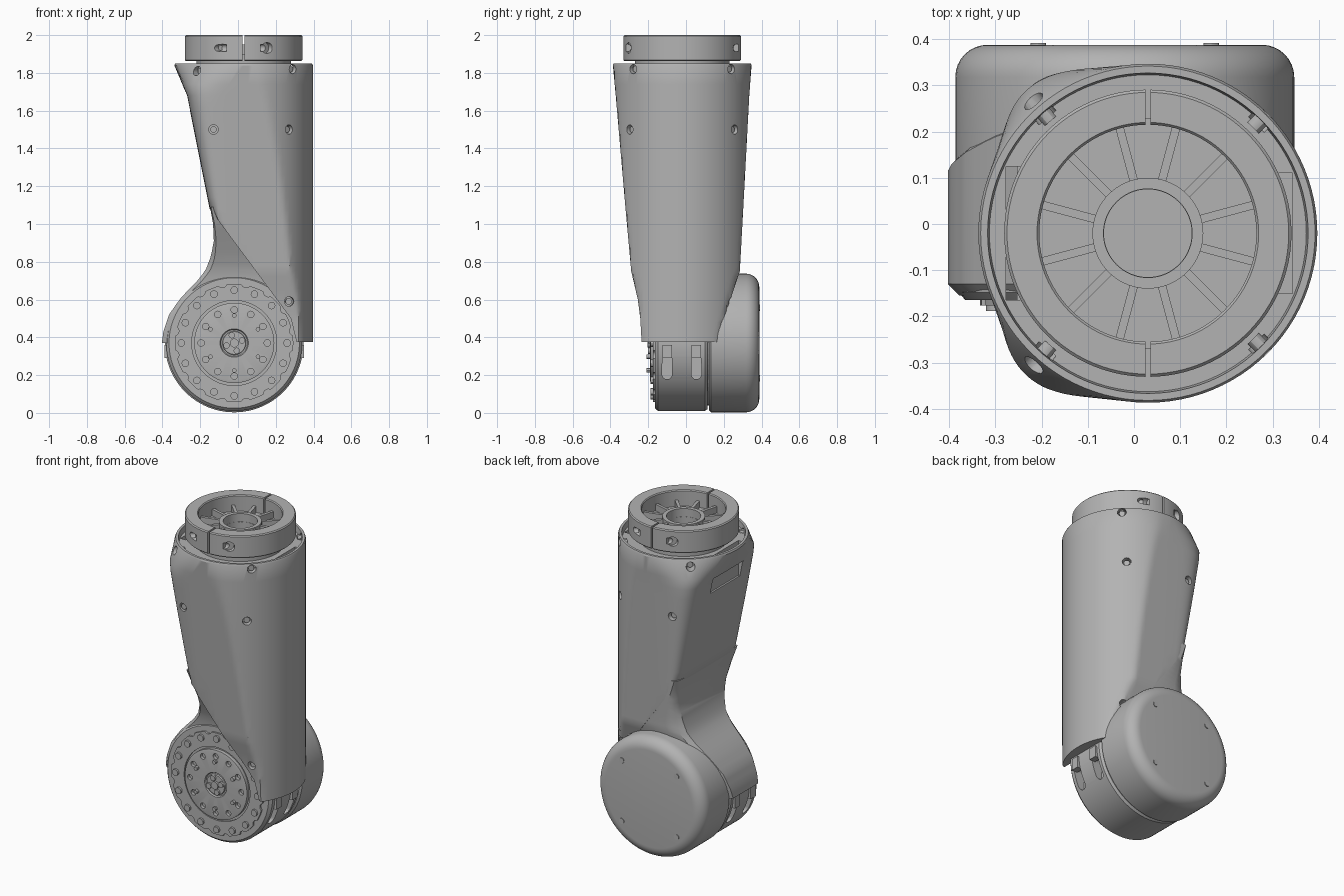
import bpy, bmesh
from math import pi, cos, sin, radians
from mathutils import Matrix, Vector

if "Cube" in bpy.data.objects:
    bpy.data.objects.remove(bpy.data.objects["Cube"])

grey = bpy.data.materials.new("machined_grey")
grey.use_nodes = True
grey.diffuse_color = (0.45, 0.45, 0.45, 1)
grey.node_tree.nodes["Principled BSDF"].inputs["Base Color"].default_value = (0.45, 0.45, 0.45, 1)

CX, CY, R = 0.03, -0.02, 0.367      # upright axis and shell radius
JX, JZ = -0.02, 0.37                # joint axis


def finish(bm, name):
    bmesh.ops.remove_doubles(bm, verts=bm.verts, dist=1e-5)
    bmesh.ops.recalc_face_normals(bm, faces=bm.faces)
    mesh = bpy.data.meshes.new(name)
    bm.to_mesh(mesh)
    bm.free()
    mesh.materials.append(grey)
    ob = bpy.data.objects.new(name, mesh)
    bpy.context.collection.objects.link(ob)
    return ob


def activate(ob):
    bpy.ops.object.select_all(action='DESELECT')
    ob.select_set(True)
    bpy.context.view_layer.objects.active = ob


def smooth(ob, angle=30):
    activate(ob)
    bpy.ops.object.shade_smooth_by_angle(angle=radians(angle))
    return ob


def loft(bm, rings, closed=False):
    rows = [[bm.verts.new(p) for p in ring] for ring in rings]
    n = len(rows[0])
    pairs = list(zip(rows, rows[1:])) + ([(rows[-1], rows[0])] if closed else [])
    for a, b in pairs:
        for i in range(n):
            j = (i + 1) % n
            bm.faces.new((a[i], a[j], b[j], b[i]))
    if not closed:
        bm.faces.new(rows[0])
        bm.faces.new(rows[-1])


def lathe(name, profile, joint=False, closed=False, n=72):
    """Turn (radius, height) points about the upright or the joint axis."""
    bm = bmesh.new()
    turn = [2 * pi * i / n for i in range(n)]
    if joint:
        rings = [[(JX + r * cos(t), h, JZ + r * sin(t)) for t in turn] for r, h in profile]
    else:
        rings = [[(CX + r * cos(t), CY + r * sin(t), h) for t in turn] for r, h in profile]
    loft(bm, rings, closed)
    return finish(bm, name)


def peg(bm, centre, axis, r, depth, n=16, stretch=0):
    """Cylinder along an axis; stretch lengthens its upper half into a slot."""
    rot = Vector(axis).to_track_quat('Z', 'Y').to_matrix().to_4x4()
    made = bmesh.ops.create_cone(bm, cap_ends=True, segments=n, radius1=r, radius2=r, depth=depth,
                                 matrix=Matrix.Translation(centre) @ rot)
    for v in made["verts"]:
        if v.co.z > centre[2] + 0.001:
            v.co.z += stretch


def box(bm, centre, size, angle=0):
    bmesh.ops.create_cube(bm, size=1, matrix=Matrix.Translation(centre)
                          @ Matrix.Rotation(angle, 4, 'Z') @ Matrix.Diagonal((*size, 1)))


def cut(ob, bm):
    tool = finish(bm, "cutter")
    tool.hide_render = True
    mod = ob.modifiers.new("cut", 'BOOLEAN')
    mod.operation, mod.solver, mod.object = 'DIFFERENCE', 'EXACT', tool
    mod.use_self = True
    activate(ob)
    bpy.ops.object.modifier_apply(modifier=mod.name)
    bpy.data.objects.remove(tool)


def sample(table, z):
    for a, b in zip(table, table[1:]):
        if z <= b[0]:
            f = max(0, (z - a[0]) / (b[0] - a[0]))
            return [p + (q - p) * f for p, q in zip(a[1:], b[1:])]
    return list(table[-1][1:])


# Shell: height, left limit, front, back, corner squareness
SHELL = [(0.375, 0.31, -0.235, 0.17, 7), (0.5, 0.28, -0.242, 0.2, 7),
         (0.6, 0.206, -0.255, 0.235, 7), (0.75, 0.095, -0.29, 0.285, 7),
         (1.08, -0.15, -0.32, 0.303, 7), (1.68, -0.27, -0.372, 0.335, 5),
         (1.84, CX - R, CY - R, CY + R, 2)]


def shell_ring(z, n=96):
    left, front, back, p = sample(SHELL, z)
    reach = CX - min(left, -0.15)
    ring = []
    for i in range(n):
        c, s = cos(2 * pi * i / n), sin(2 * pi * i / n)
        if c >= 0:
            x, y = CX + R * c, min(max(CY + R * s, front), back)
        else:
            mid, half = (front + back) / 2, (back - front) / 2
            x = CX - reach * abs(c) ** (2 / p)
            y = mid + half * (1 if s > 0 else -1) * abs(s) ** (2 / p)
        ring.append((max(x, left), y, z))
    return ring


def round_ring(r, z, n=96):
    return [(CX + r * cos(2 * pi * i / n), CY + r * sin(2 * pi * i / n), z) for i in range(n)]


heights = sorted({row[0] for row in SHELL} | {0.42 + 0.06 * i for i in range(23)})
bm = bmesh.new()
loft(bm, [shell_ring(z) for z in heights]
     + [round_ring(0.362, 1.85), round_ring(0.347, 1.85), round_ring(0.343, 1.815)])
shell = finish(bm, "arm_shell")

# Screw holes mirrored front to back, cable bore and rim pockets
holes, screws = bmesh.new(), bmesh.new()
for side in (-1, 1):
    for x, z, reach, tilt in ((-0.13, 1.5, 0.338, 0), (0.27, 1.5, 0.278, 0.85), (0.27, 0.59, 0.23, 0.1),
                              (-0.21, 1.81, 0.277, -0.85), (0.29, 1.82, 0.26, 1)):
        at = Vector((x, CY + side * reach, z))
        axis = Vector((tilt, side, 0)).normalized()
        peg(holes, at, axis, 0.025, 0.07)
        peg(screws, at - axis * 0.03, axis, 0.017, 0.03, n=12)
peg(holes, (CX, CY, 1.6), (0, 0, 1), 0.1, 0.7, n=32)
box(holes, (-0.26, CY, 1.75), (0.035, 0.29, 0.3))
box(holes, (0.328, CY, 1.75), (0.03, 0.26, 0.3))
cut(shell, holes)
smooth(shell)
smooth(finish(screws, "shell_screws"))

# Elbow fairing: height, left edge, right edge, front, back
ELBOW = [(0.37, -0.403, 0.33, -0.155, 0.165), (0.43, -0.395, 0.32, -0.155, 0.18),
         (0.52, -0.365, 0.3, -0.155, 0.205), (0.6, -0.31, 0.25, -0.155, 0.235),
         (0.66, -0.255, 0.2, -0.155, 0.255), (0.71, -0.205, 0.16, -0.16, 0.27),
         (0.76, -0.17, 0.12, -0.17, 0.283), (0.83, -0.143, 0.07, -0.195, 0.288),
         (0.91, -0.128, 0.0, -0.23, 0.293), (1.0, -0.132, -0.05, -0.27, 0.297),
         (1.09, -0.148, -0.1, -0.3, 0.3)]
bm = bmesh.new()
rings = []
for i in range(25):
    z = 0.37 + 0.03 * i
    l, r, f, b = sample(ELBOW, z)
    k = min(0.1, (r - l) / 2.5)
    rings.append([(l, f + 0.025, z), (l, b - 0.05, z), (l + k * 0.3, b - 0.02, z), (l + k, b, z),
                  (r, b, z), (r, f, z), (l + k * 0.25, f, z)])
loft(bm, rings)
smooth(finish(bm, "elbow_fairing"), 35)

# Joint drum with slots on both sides
drum = lathe("joint_drum", [(0.345, -0.165), (0.36, -0.148), (0.36, 0.1), (0.35, 0.114)], joint=True, n=96)
slots = bmesh.new()
lugs = bmesh.new()
for side in (-1, 1):
    for y in (-0.1, 0.055):
        peg(slots, (JX + side * 0.34, y, 0.205), (side, 0, 0), 0.027, 0.12, stretch=0.08)
        box(lugs, (JX + side * 0.35, y, 0.325), (0.04, 0.05, 0.07))
cut(drum, slots)
smooth(drum)
finish(lugs, "side_lugs")
lathe("joint_core", [(0.33, 0.1), (0.33, 0.14)], joint=True)

# Rounded rear cap
edge = [(0.297 + 0.07 * cos(a * pi / 16), 0.318 + 0.07 * sin(a * pi / 16)) for a in range(9)]
smooth(lathe("rear_cap", [(0.355, 0.122), (0.367, 0.132)] + edge, joint=True, n=96))

# Front flange, stepped disc and hub
flange = lathe("bolt_flange", [(0.313, -0.15), (0.313, -0.176), (0.225, -0.176), (0.225, -0.15)],
               joint=True, closed=True)
notches = bmesh.new()
for i in range(16):
    t = 2 * pi * (i + 0.5) / 16
    peg(notches, (JX + 0.325 * cos(t), -0.17, JZ + 0.325 * sin(t)), (0, 1, 0), 0.026, 0.1)
cut(flange, notches)
smooth(flange)
disc = lathe("output_disc", [(0.212, -0.15), (0.212, -0.187), (0.2, -0.19), (0.075, -0.19),
                             (0.07, -0.182), (0.0625, -0.182), (0.06, -0.19)], joint=True)
sockets = bmesh.new()
for i in range(12):
    t = 2 * pi * i / 12
    peg(sockets, (JX + 0.175 * cos(t), -0.19, JZ + 0.175 * sin(t)), (0, 1, 0), 0.017, 0.04)
cut(disc, sockets)
smooth(disc)

bolts = bmesh.new()
def joint_bolts(count, radius, y, r, phase=0.0, depth=0.02):
    for i in range(count):
        t = 2 * pi * (i + phase) / count
        peg(bolts, (JX + radius * cos(t), y, JZ + radius * sin(t)), (0, 1, 0), r, depth, n=12)
joint_bolts(16, 0.28, -0.178, 0.02)
joint_bolts(4, 0.043, -0.192, 0.017, 0.2)
joint_bolts(1, 0, -0.193, 0.024)
joint_bolts(6, 0.145, -0.198, 0.012, 0.5)
joint_bolts(4, 0.265, 0.386, 0.017, 0.5, 0.012)
smooth(finish(bolts, "joint_bolts"))

# Neck, spoked floor and hub below the clamp ring
smooth(lathe("neck", [(0.25, 1.8), (0.25, 1.9), (0.095, 1.9), (0.095, 1.8)], closed=True))
smooth(lathe("centre_hub", [(0.12, 1.88), (0.12, 1.95), (0.096, 1.95), (0.096, 1.88)], closed=True))
bm = bmesh.new()
for i in range(12):
    t = 2 * pi * (i + 0.5) / 12
    box(bm, (CX + 0.178 * cos(t), CY + 0.178 * sin(t), 1.915), (0.125, 0.018, 0.05), t)
finish(bm, "spokes")

# Split clamp ring with screw pockets, repeated half a turn apart
ring = lathe("clamp_ring", [(0.305, 1.862), (0.311, 1.868), (0.311, 1.994), (0.305, 2.0), (0.24, 2.0),
                            (0.235, 1.994), (0.235, 1.862)], closed=True, n=96)
bm = bmesh.new()
for side in (-1, 1):
    box(bm, (CX, CY + side * 0.275, 1.93), (0.011, 0.12, 0.2))
    for dx, dy, r in ((-0.14, 0.28, 0.017), (0.13, 0.29, 0.029)):
        peg(bm, (CX - side * dx, CY + side * dy, 1.932), (-dx * side * 2.2, side * 0.28, 0), r, 0.05)
    for dx in (-1, 1):
        peg(bm, (CX + dx * 0.13, CY + side * 0.29, 1.932), (1, 0, 0), 0.02, 0.08)
cut(ring, bm)
smooth(ring)
